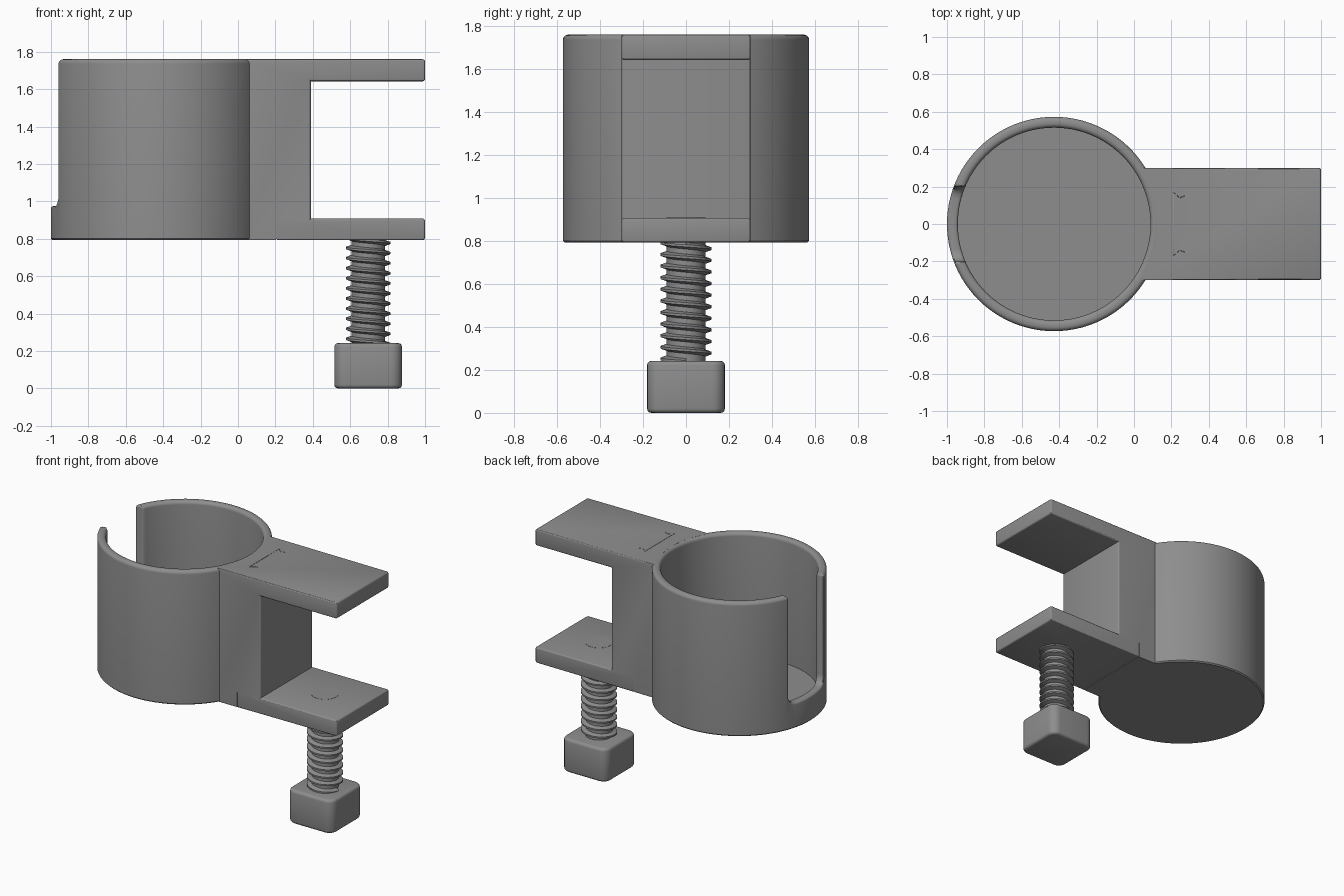
import bpy, bmesh, math

if "Cube" in bpy.data.objects:
    bpy.data.objects.remove(bpy.data.objects["Cube"])

grey = bpy.data.materials.new("grey plastic")
grey.diffuse_color = (0.27, 0.27, 0.27, 1)
grey.use_nodes = True
grey.node_tree.nodes["Principled BSDF"].inputs["Base Color"].default_value = grey.diffuse_color

CX, R_OUT, R_IN = -0.427, 0.573, 0.515
Z0, Z1, FLOOR = 0.793, 1.76, 0.86
SX, PITCH = 0.696, 0.054


def finish(name, bm):
    bmesh.ops.recalc_face_normals(bm, faces=bm.faces)
    me = bpy.data.meshes.new(name)
    bm.to_mesh(me)
    bm.free()
    me.materials.append(grey)
    ob = bpy.data.objects.new(name, me)
    bpy.context.collection.objects.link(ob)
    return ob


def prism(name, pts, vec):
    """Extrude a closed polygon along vec."""
    bm = bmesh.new()
    f = bm.faces.new([bm.verts.new(p) for p in pts])
    ext = bmesh.ops.extrude_face_region(bm, geom=[f])
    bmesh.ops.translate(bm, vec=vec,
                        verts=[v for v in ext["geom"] if isinstance(v, bmesh.types.BMVert)])
    return finish(name, bm)


def disc(name, x, r, z0, z1, n):
    a = [2 * math.pi * i / n for i in range(n)]
    return prism(name, [(x + r * math.cos(t), r * math.sin(t), z0) for t in a], (0, 0, z1 - z0))


def subtract(ob, tool):
    """Cut tool out of ob, then discard tool."""
    m = ob.modifiers.new("cut", 'BOOLEAN')
    m.operation, m.object, m.solver = 'DIFFERENCE', tool, 'EXACT'
    dg = bpy.context.evaluated_depsgraph_get()
    me = bpy.data.meshes.new_from_object(ob.evaluated_get(dg))
    ob.modifiers.clear()
    ob.data = me
    bpy.data.objects.remove(tool)


def round_edges(ob, width, keep):
    """Bevel the sharp convex edges whose midpoint passes the keep test."""
    bm = bmesh.new()
    bm.from_mesh(ob.data)
    bmesh.ops.remove_doubles(bm, verts=bm.verts, dist=1e-5)
    edges = [e for e in bm.edges if len(e.link_faces) == 2 and e.is_convex
             and e.calc_face_angle() > math.radians(40)
             and keep((e.verts[0].co + e.verts[1].co) / 2)]
    bmesh.ops.bevel(bm, geom=edges, offset=width, segments=3, profile=0.5,
                    affect='EDGES', clamp_overlap=False)
    bm.to_mesh(ob.data)
    bm.free()


def smooth(ob, angle=35):
    bpy.ops.object.select_all(action='DESELECT')
    ob.select_set(True)
    bpy.context.view_layer.objects.active = ob
    bpy.ops.object.shade_smooth_by_angle(angle=math.radians(angle))


# Cup: lathed profile with a rounded rim
RR, N = 0.024, 96
quarter = [math.radians(18 * i) for i in range(6)]
profile = [(R_OUT - 0.008, Z0), (R_OUT, Z0 + 0.008)]
profile += [(R_OUT - RR + RR * math.cos(a), Z1 - RR + RR * math.sin(a)) for a in quarter]
profile += [(R_IN + RR - RR * math.sin(a), Z1 - RR + RR * math.cos(a)) for a in quarter]
profile += [(R_IN, FLOOR)]
bm = bmesh.new()
rings = [[bm.verts.new((CX + r * math.cos(2 * math.pi * i / N), r * math.sin(2 * math.pi * i / N), z))
          for i in range(N)] for r, z in profile]
for a, b in zip(rings, rings[1:]):
    for i in range(N):
        j = (i + 1) % N
        bm.faces.new((a[i], a[j], b[j], b[i]))
bm.faces.new(rings[0])
bm.faces.new(rings[-1])
cup = finish("cup", bm)

# Slot in the cup wall with rounded lower corners and softened edges
W, RC, ZS = 0.2, 0.06, 0.975
half = [(W - RC + RC * math.sin(a), ZS + RC - RC * math.cos(a))
        for a in (math.radians(d) for d in (0, 22.5, 45, 67.5, 90))] + [(W, 2)]
slot = prism("slot_cutter", [(-1.2, y, z) for y, z in half] +
             [(-1.2, -y, z) for y, z in reversed(half)], (0.5, 0, 0))
subtract(cup, slot)
round_edges(cup, 0.014, lambda p: p.x < -0.8 and p.z > 0.92 and abs(p.y) < W + 0.01)
smooth(cup)

# C-shaped clamp arm, hollowed to seat inside the cup wall
outline = [(-0.1, Z0), (1, Z0), (1, 0.908), (0.39, 0.908), (0.39, 1.642), (1, 1.642), (1, Z1), (-0.1, Z1)]
arm = prism("clamp_arm", [(x, -0.3, z) for x, z in outline], (0, 0.6, 0))
subtract(arm, disc("seat_cutter", CX, 0.537, 0.5, 2, 96))
round_edges(arm, 0.013, lambda p: math.hypot(p.x - CX, p.y) > 0.56)

# Seam around the foot of the lower jaw
seam = prism("seam_cutter", [(0.203, y, z) for y, z in
             [(-0.31, 0.78), (0.31, 0.78), (0.31, 0.9), (0.295, 0.9),
              (0.295, 0.8), (-0.295, 0.8), (-0.295, 0.9), (-0.31, 0.9)]], (0.005, 0, 0))
subtract(arm, seam)
smooth(arm, 20)

# Thin bracket line on top of the arm
cu = bpy.data.curves.new("top_mark", 'CURVE')
cu.dimensions, cu.bevel_depth, cu.bevel_resolution = '3D', 0.002, 0
pts = [(0.27, 0.15), (0.245, 0.14), (0.21, 0.17), (0.21, -0.17), (0.245, -0.14), (0.27, -0.15)]
sp = cu.splines.new('POLY')
sp.points.add(len(pts) - 1)
for p, (x, y) in zip(sp.points, pts):
    p.co = (x, y, Z1, 1)
cu.materials.append(grey)
bpy.context.collection.objects.link(bpy.data.objects.new("top_mark", cu))

# Screw core, its tip flush with the lower jaw
smooth(disc("screw_core", SX, 0.09, 0.2, 0.909, 48))

# Helical thread
ridge = [(0.0, 0.088), (0.4, 0.088), (0.6, 0.119), (0.8, 0.119)]
N, TURNS = 40, 11
bm = bmesh.new()
rows = []
for k in range(TURNS):
    for ph, r in ridge:
        rows.append([bm.verts.new((SX + r * math.cos(t), r * math.sin(t),
                                   0.2 + (k + ph - t / (2 * math.pi)) * PITCH + PITCH))
                     for t in (2 * math.pi * i / N for i in range(N + 1))])
for a, b in zip(rows, rows[1:]):
    for i in range(N):
        bm.faces.new((a[i], a[i + 1], b[i + 1], b[i]))
bmesh.ops.remove_doubles(bm, verts=bm.verts, dist=1e-5)
smooth(finish("screw_thread", bm), 30)

# Rounded square screw head
H, RH = 0.181, 0.06
outline = []
for q, (sx, sy) in enumerate([(1, 1), (-1, 1), (-1, -1), (1, -1)]):
    for s in range(7):
        a = math.pi / 2 * (q + s / 6)
        outline.append((SX + sx * (H - RH) + RH * math.cos(a), sy * (H - RH) + RH * math.sin(a), 0))
head = prism("screw_head", outline, (0, 0, 0.242))
round_edges(head, 0.02, lambda p: True)
smooth(head)
